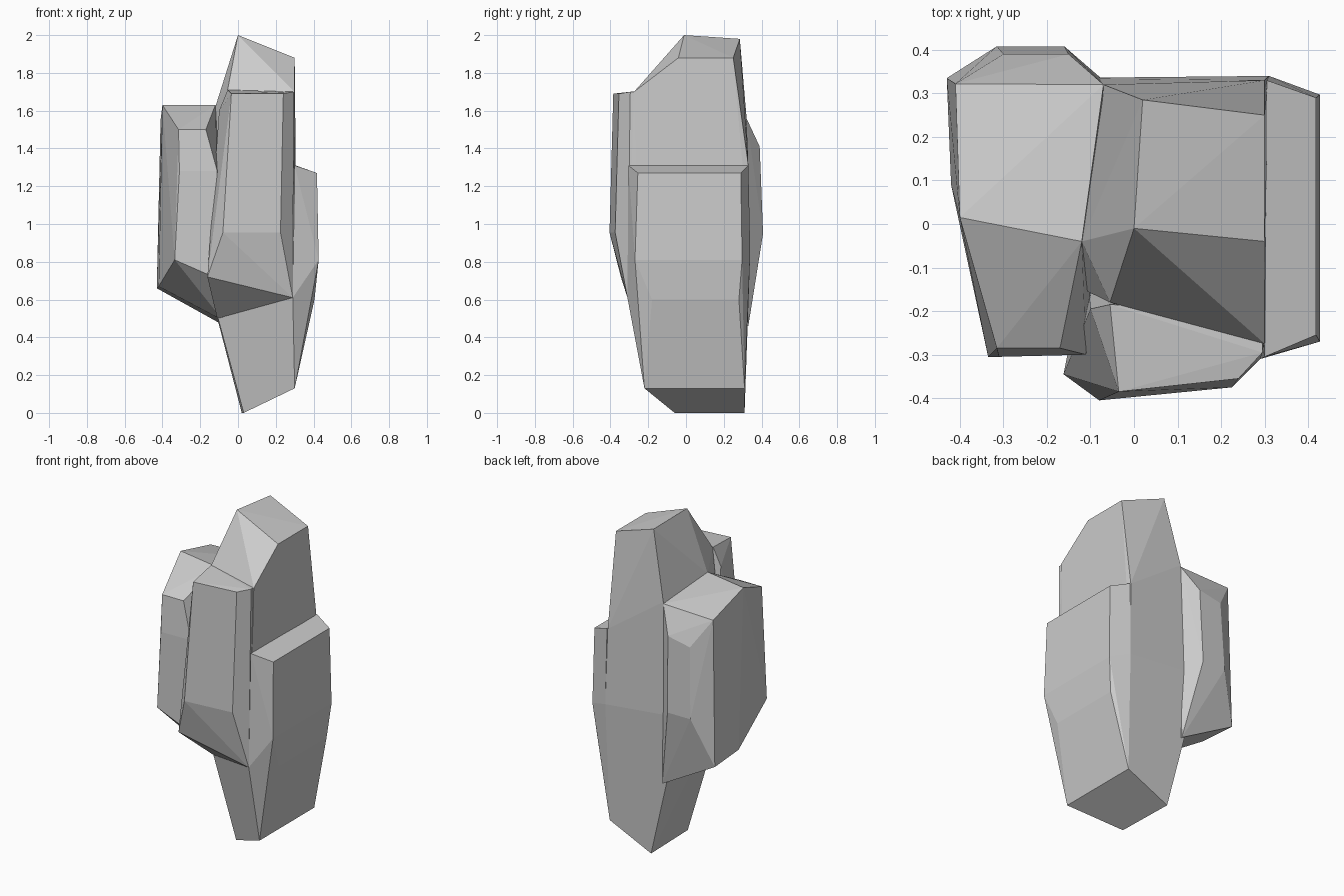
import bpy, bmesh, math


def chunk(name, *rings):
    """Flat-faced stone: convex skin around a few corner rings (x, y, z)."""
    bm = bmesh.new()
    for ring in rings:
        for p in ring:
            bm.verts.new(p)
    hull = bmesh.ops.convex_hull(bm, input=bm.verts[:])
    loose = [v for v in bm.verts if not v.link_faces]
    bmesh.ops.delete(bm, geom=loose, context='VERTS')
    # merge nearly coplanar triangles into clean facets
    bmesh.ops.dissolve_limit(bm, angle_limit=math.radians(2),
                             verts=bm.verts[:], edges=bm.edges[:])
    bmesh.ops.recalc_face_normals(bm, faces=bm.faces[:])
    me = bpy.data.meshes.new(name)
    bm.to_mesh(me)
    bm.free()
    ob = bpy.data.objects.new(name, me)
    bpy.context.collection.objects.link(ob)
    return ob


# Tall central stone: foot, belly, shoulder, slanted top
chunk("central_stone",
      [(.03, -.06, 0), (.02, .31, 0), (.30, .31, .13), (.30, -.22, .13)],
      [(-.20, -.11, .85), (-.20, .335, .90), (.31, .34, .85), (.29, -.31, .61)],
      [(-.12, -.04, 1.62), (-.07, .32, 1.57), (.30, .33, 1.31),
       (.30, -.275, 1.70), (-.055, -.18, 1.71)],
      [(0, -.01, 2), (.02, .285, 1.98), (.30, .25, 1.88), (.30, -.04, 1.88)])

# Right-hand slab: inner edge against the central stone, outer face
chunk("right_slab",
      [(.30, -.22, .13), (.30, .31, .13), (.29, -.31, .61), (.30, -.305, 1.31)],
      [(.31, .34, .85), (.305, .33, 1.31), (.22, 0, .8)],
      [(.405, -.18, .60), (.405, .28, .60), (.427, -.27, .81),
       (.427, .297, .81), (.418, -.255, 1.27), (.418, .29, 1.27)])

# Left stone: underside, back bulge, front face, top
chunk("left_stone",
      [(-.43, .335, .66), (-.42, .09, .67), (-.335, -.305, .81),
       (-.13, -.30, .72), (-.08, -.09, .49), (-.07, .33, .46)],
      [(-.315, .408, .95), (-.16, .408, .95), (-.30, .39, 1.38), (-.15, .39, 1.41)],
      [(-.315, -.285, 1.50), (-.17, -.285, 1.50),
       (-.31, -.305, 1.28), (-.11, -.30, 1.28)],
      [(-.41, .322, 1.55), (-.07, .32, 1.56), (-.12, -.04, 1.63), (-.40, .015, 1.63)])

# Front stone: underside, belly, top
chunk("front_stone",
      [(-.162, -.345, .72), (.29, -.31, .61), (-.11, -.09, .50)],
      [(-.08, -.405, .955), (.225, -.375, .955), (-.113, -.29, 1.2)],
      [(-.035, -.385, 1.69), (.24, -.355, 1.69), (.295, -.295, 1.70),
       (.295, -.20, 1.70), (-.055, -.185, 1.71), (-.10, -.195, 1.60)])
